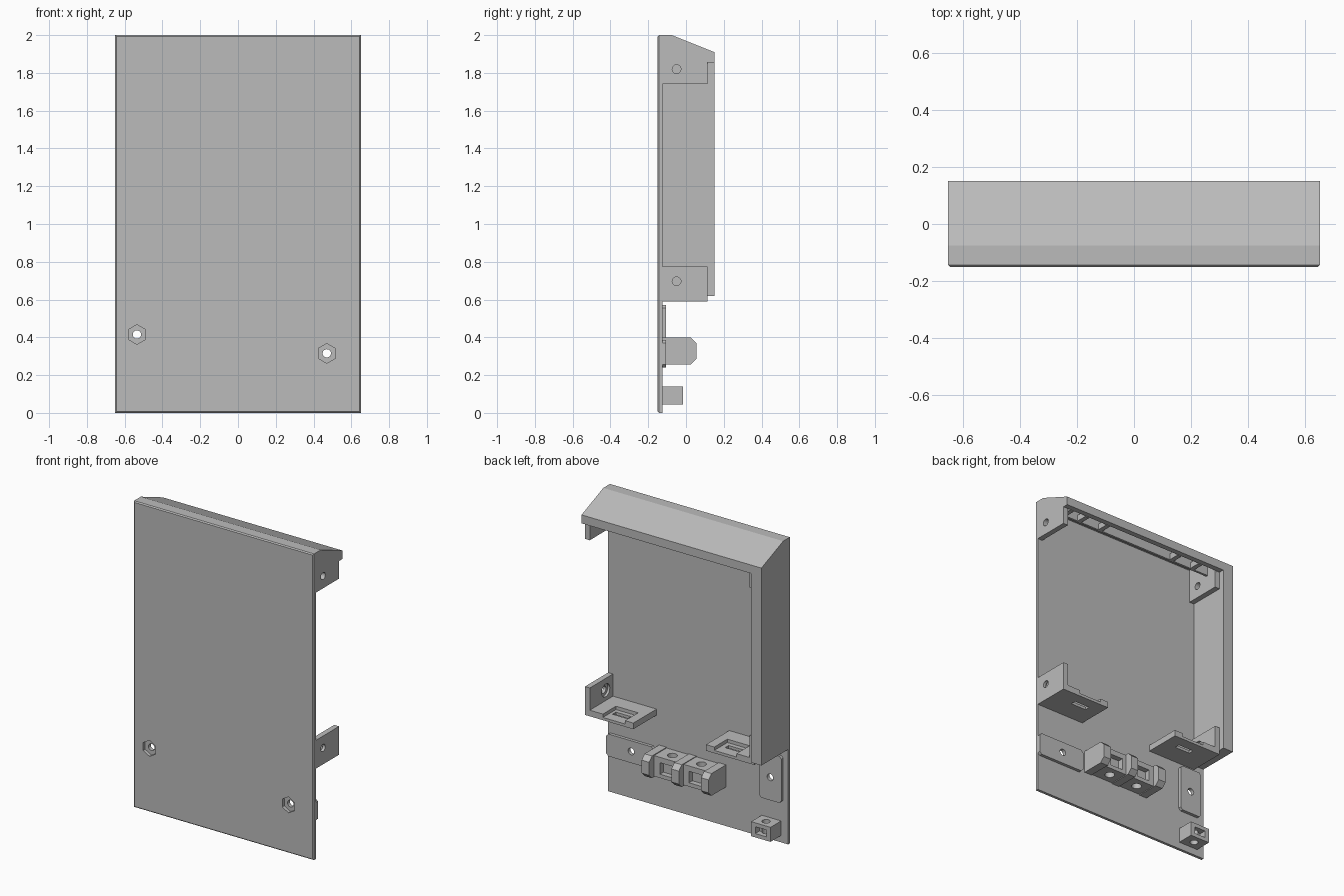
import bpy, bmesh, math
from mathutils import Matrix, Vector

if "Cube" in bpy.data.objects:
    bpy.data.objects.remove(bpy.data.objects["Cube"])

grey = bpy.data.materials.new("light_grey")
grey.use_nodes = True
COLOUR = (0.5, 0.5, 0.5, 1)
grey.diffuse_color = COLOUR
grey.node_tree.nodes["Principled BSDF"].inputs["Base Color"].default_value = COLOUR


def finish(name, bm):
    bmesh.ops.recalc_face_normals(bm, faces=bm.faces)
    mesh = bpy.data.meshes.new(name)
    bm.to_mesh(mesh)
    bm.free()
    mesh.materials.append(grey)
    ob = bpy.data.objects.new(name, mesh)
    bpy.context.collection.objects.link(ob)
    return ob


def prism(name, points, axis, a, b):
    """Extrude a 2D outline along x (points are y, z) or y (points are x, z)."""
    bm = bmesh.new()
    place = (lambda p: (a, p[0], p[1])) if axis == "x" else (lambda p: (p[0], a, p[1]))
    face = bm.faces.new([bm.verts.new(place(p)) for p in points])
    ext = bmesh.ops.extrude_face_region(bm, geom=[face])["geom"]
    step = Vector((b - a, 0, 0)) if axis == "x" else Vector((0, b - a, 0))
    bmesh.ops.translate(bm, vec=step, verts=[g for g in ext if isinstance(g, bmesh.types.BMVert)])
    return finish(name, bm)


def box(name, x, y, z):
    x = sorted(x)
    return prism(name, [(x[0], z[0]), (x[1], z[0]), (x[1], z[1]), (x[0], z[1])], "y", *y)


def rod(name, centre, radius, length, axis, sides=24):
    bm = bmesh.new()
    bmesh.ops.create_cone(bm, cap_ends=True, segments=sides, radius1=radius,
                          radius2=radius, depth=length)
    turn = {"x": Matrix.Rotation(math.pi / 2, 4, "Y"),
            "y": Matrix.Rotation(math.pi / 2, 4, "X"), "z": Matrix()}[axis]
    bmesh.ops.transform(bm, matrix=Matrix.Translation(centre) @ turn, verts=bm.verts)
    return finish(name, bm)


def cut(ob, *cutters):
    for c in cutters:
        c.hide_render = True
        mod = ob.modifiers.new("cut", "BOOLEAN")
        mod.operation, mod.solver, mod.object = "DIFFERENCE", "EXACT", c
        bpy.context.view_layer.objects.active = ob
        bpy.ops.object.modifier_apply(modifier=mod.name)
        bpy.data.objects.remove(c)
    return ob


def chamfered(x0, x1, z0, z1, c):
    return [(x0 + c, z0), (x1 - c, z0), (x1, z0 + c), (x1, z1 - c),
            (x1 - c, z1), (x0 + c, z1), (x0, z1 - c), (x0, z0 + c)]


BACK = -0.125   # rear surface of the front panel
SCREWS = [(0.47, 0.315), (-0.535, 0.415)]

# Front panel with softened front edges and hexagonal nut pockets
bm = bmesh.new()
bmesh.ops.create_cube(bm, size=1)
bmesh.ops.scale(bm, vec=(1.3, 0.025, 2), verts=bm.verts)
bmesh.ops.translate(bm, vec=(0, -0.1375, 1), verts=bm.verts)
front = [e for e in bm.edges if all(v.co.y < -0.14 for v in e.verts)]
bmesh.ops.bevel(bm, geom=front, offset=0.007, segments=1, affect="EDGES")
panel = finish("front_panel", bm)

# Screw pads behind the panel
pads = [prism("long_screw_pad", chamfered(0.31, 0.65, 0.24, 0.385, 0.015), "y", BACK, -0.105),
        prism("tall_screw_pad", chamfered(-0.615, -0.455, 0.265, 0.57, 0.015), "y", BACK, -0.105)]
for (x, z), pad in zip(SCREWS, pads):
    cut(panel, rod("nut", (x, -0.14, z), 0.052, 0.08, "y", 6))
    cut(pad, rod("screw", (x, -0.11, z), 0.022, 0.1, "y"))

# Side wall and sloping hood
prism("side_wall", [(BACK, 0.62), (0.15, 0.62), (0.15, 1.91), (-0.075, 2), (BACK, 2)],
      "x", -0.65, -0.575)
prism("hood", [(BACK, 2), (-0.075, 2), (0.15, 1.91), (0.15, 1.855), (0.115, 1.855),
               (0.115, 1.88), (-0.08, 1.96), (BACK, 1.96)], "x", -0.575, 0.65)

# Rail with dividers below the hood
box("hood_rail", (-0.56, 0.62), (0.03, 0.045), (1.85, 1.915))
for x in (0.585, 0.465, 0.302, -0.258, -0.42, -0.56):
    box("rail_divider", (x - 0.015, x + 0.015), (0.04, 0.116), (1.85, 1.89))

# Mounting ears and slotted shelves, one set at each end
for outer, d in ((0.65, -1), (-0.575, 1)):
    ear = prism("upper_ear", [(BACK, 1.74), (0.115, 1.74), (0.115, 1.89),
                              (-0.075, 1.97), (BACK, 1.97)], "x", outer, outer + d * 0.035)
    cut(ear, rod("hole", (outer, -0.05, 1.82), 0.023, 0.2, "x"))
    ear = box("lower_ear", (outer, outer + d * 0.035), (BACK, 0.115), (0.59, 0.775))
    cut(ear, rod("hole", (outer, -0.05, 0.697), 0.023, 0.2, "x"),
        rod("washer_recess", (outer + d * 0.04, -0.05, 0.697), 0.042, 0.04, "x"))
    shelf = box("slotted_shelf", (outer + d * 0.035, outer + d * 0.35), (BACK, 0.115), (0.59, 0.63))
    cut(shelf,
        box("recess", (outer + d * 0.13, outer + d * 0.29), (-0.02, 0.13), (0.608, 0.7)),
        box("slot", (outer + d * 0.15, outer + d * 0.26), (0.01, 0.045), (0.5, 0.7)))

# Terminal block: two cells between three chamfered ribs
body = box("terminal_body", (-0.19, 0.27), (BACK, 0.005), (0.26, 0.395))
for x in (0.14, -0.07):
    cut(body, rod("hole", (x, -0.06, 0.33), 0.03, 0.3, "z"),
        box("wire_notch", (x - 0.045, x + 0.045), (-0.03, 0.02), (0.285, 0.36)))
for x in (0.255, 0.04, -0.175):
    prism("terminal_rib", [(BACK, 0.255), (0.025, 0.255), (0.055, 0.285), (0.055, 0.37),
                           (0.025, 0.4), (BACK, 0.4)], "x", x - 0.027, x + 0.027)

# Cable clip near the bottom corner
clip = box("cable_clip", (-0.6, -0.46), (BACK, -0.015), (0.045, 0.14))
cut(clip, rod("hole", (-0.53, -0.07, 0.1), 0.025, 0.3, "z"),
    box("window", (-0.57, -0.49), (-0.06, 0), (0.07, 0.115)))
for i, (x, z) in enumerate(SCREWS):
    # Thin ring seat at the bottom of each nut pocket
    cut(prism("nut_seat", chamfered(x - 0.05, x + 0.05, z - 0.05, z + 0.05, 0.02),
              "y", BACK - 0.004, BACK), rod("hole", (x, BACK, z), 0.022, 0.1, "y"))
